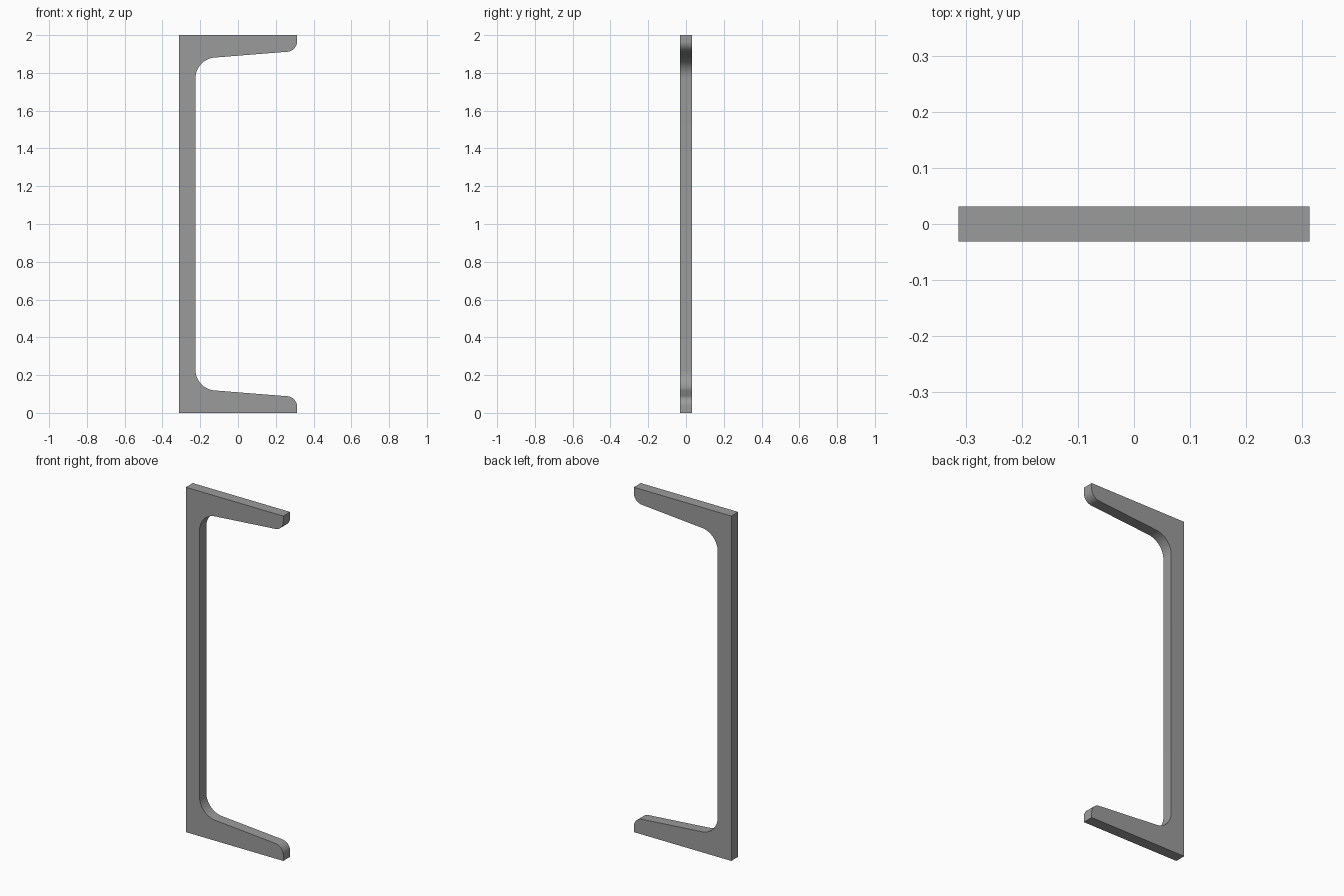
import bpy, math
from mathutils import Vector

if "Cube" in bpy.data.objects:
    bpy.data.objects.remove(bpy.data.objects["Cube"])

W, H, D = 0.3125, 2.0, 0.0315     # half width, height, half depth
WEB_X = -0.225                    # inner face of the web
SLOPE, T = 0.08, 0.109            # flange taper and mid thickness
R_ROOT, R_TIP = 0.109, 0.0547


def flange_z(x):
    return T - SLOPE * x


def fillet(prev, corner, nxt, r, n=14):
    """Arc points rounding a corner between two straight edges."""
    p, c, q = Vector(prev), Vector(corner), Vector(nxt)
    a, b = (p - c).normalized(), (q - c).normalized()
    half = a.angle(b) / 2
    centre = c + (a + b).normalized() * (r / math.sin(half))
    s = c + a * (r / math.tan(half)) - centre
    e = c + b * (r / math.tan(half)) - centre
    th = s.angle(e)
    return [centre + (s * math.sin((1 - i / n) * th) + e * math.sin(i / n * th)) / math.sin(th)
            for i in range(n + 1)]


# Lower half of the channel profile, mirrored for the upper half
tip = (W, flange_z(W))
root = (WEB_X, flange_z(WEB_X))
lower = [Vector((-W, 0)), Vector((W, 0))]
lower += fillet((W, 0), tip, root, R_TIP)
lower += fillet(tip, root, (WEB_X, H / 2), R_ROOT)
profile = lower + [Vector((p.x, H - p.y)) for p in reversed(lower)]

# Extrude the profile along y
n = len(profile)
verts = [(p.x, y, p.y) for y in (-D, D) for p in profile]
faces = [tuple(range(n)), tuple(range(2 * n - 1, n - 1, -1))]
faces += [(i, i + n, (i + 1) % n + n, (i + 1) % n) for i in range(n)]
mesh = bpy.data.meshes.new("channel_section")
mesh.from_pydata(verts, [], faces)
mesh.update()
channel = bpy.data.objects.new("channel_section", mesh)
bpy.context.collection.objects.link(channel)

# Single grey steel colour
steel = bpy.data.materials.new("steel_grey")
steel.diffuse_color = (0.33, 0.33, 0.33, 1)
steel.use_nodes = True
steel.node_tree.nodes["Principled BSDF"].inputs["Base Color"].default_value = steel.diffuse_color
mesh.materials.append(steel)

# Smooth fillets, sharp outer edges
bpy.context.view_layer.objects.active = channel
channel.select_set(True)
bpy.ops.object.shade_smooth_by_angle(angle=math.radians(30))
